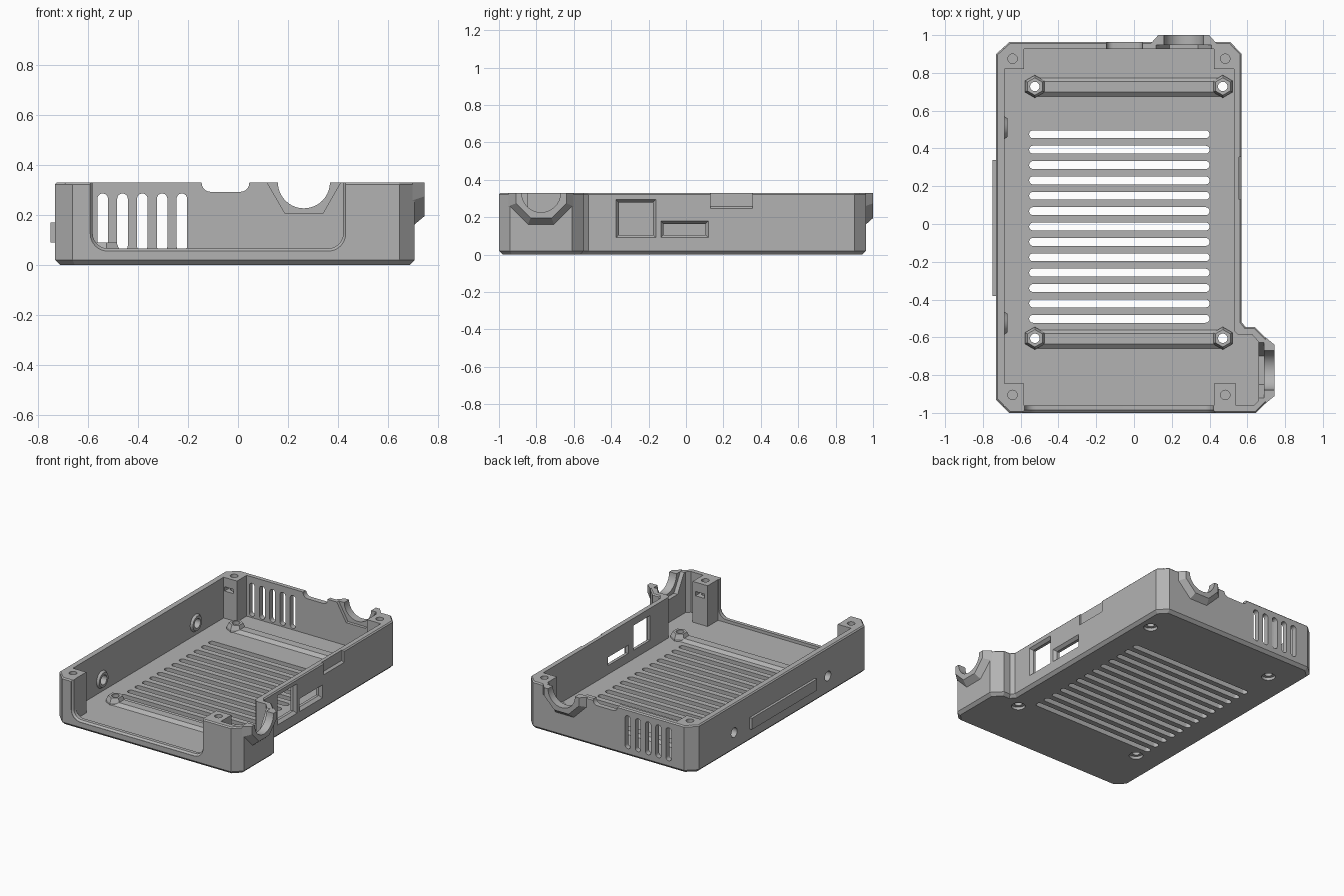
import bpy, bmesh, math
from mathutils import Vector

cube = bpy.data.objects.get("Cube")
if cube:
    bpy.data.objects.remove(cube)

grey = bpy.data.materials.new("plain_grey")
grey.use_nodes = True
colour = (0.45, 0.45, 0.45, 1)
grey.diffuse_color = colour
grey.node_tree.nodes["Principled BSDF"].inputs["Base Color"].default_value = colour


# ---- helpers ----
def loft(name, axis, *rings):
    """Closed solid through (depth, 2D ring) sections along an axis."""
    place = {"x": lambda u, v, d: (d, u, v),
             "y": lambda u, v, d: (u, d, v),
             "z": lambda u, v, d: (u, v, d)}[axis]
    bm = bmesh.new()
    loops = [[bm.verts.new(place(u, v, d)) for u, v in ring] for d, ring in rings]
    n = len(loops[0])
    for a, b in zip(loops, loops[1:]):
        for i in range(n):
            bm.faces.new((a[i], a[(i + 1) % n], b[(i + 1) % n], b[i]))
    bm.faces.new(loops[0])
    bm.faces.new(loops[-1])
    bmesh.ops.recalc_face_normals(bm, faces=bm.faces)
    mesh = bpy.data.meshes.new(name)
    bm.to_mesh(mesh)
    bm.free()
    mesh.materials.append(grey)
    obj = bpy.data.objects.new(name, mesh)
    bpy.context.collection.objects.link(obj)
    return obj


def rect(u0, u1, v0, v1):
    return [(u0, v0), (u1, v0), (u1, v1), (u0, v1)]


def round_rect(u0, u1, v0, v1, r, steps=6):
    pts = []
    centres = [(u1 - r, v1 - r), (u0 + r, v1 - r), (u0 + r, v0 + r), (u1 - r, v0 + r)]
    for q, (cu, cv) in enumerate(centres):
        for k in range(steps + 1):
            a = math.pi / 2 * (q + k / steps)
            pts.append((cu + r * math.cos(a), cv + r * math.sin(a)))
    return pts


def ngon(cu, cv, r, n=32, turn=0.0):
    return [(cu + r * math.cos(turn + math.tau * i / n),
             cv + r * math.sin(turn + math.tau * i / n)) for i in range(n)]


def inset(pts, d):
    """Move every edge of a counter-clockwise outline inward by d."""
    out = []
    for i, p in enumerate(pts):
        p, a, b = Vector(p), Vector(pts[i - 1]), Vector(pts[(i + 1) % len(pts)])
        e, f = (p - a).normalized(), (b - p).normalized()
        n, m = Vector((-e.y, e.x)), Vector((-f.y, f.x))
        out.append(tuple(p + (n + m) * d / (1 + n.dot(m))))
    return out


def cut(targets, axis, *rings):
    cutter = loft("cutter", axis, *rings)
    cutter.hide_render = True
    for obj in targets:
        mod = obj.modifiers.new("cut", "BOOLEAN")
        mod.operation = "DIFFERENCE"
        mod.solver = "EXACT"
        mod.object = cutter
        with bpy.context.temp_override(object=obj, active_object=obj):
            bpy.ops.object.modifier_apply(modifier=mod.name)
    bpy.data.objects.remove(cutter)


TOP, FLOOR = 0.33, 0.045
parts = []

# ---- tray shell with chamfered corners and a side bulge ----
outline = [(-0.66, -1), (0.645, -1), (0.705, -0.94), (0.705, -0.61), (0.64, -0.545),
           (0.59, -0.545), (0.57, -0.52), (0.57, 0.9), (0.51, 0.963),
           (-0.66, 0.963), (-0.73, 0.9), (-0.73, -0.93)]
tray = loft("tray", "z", (0, inset(outline, 0.02)), (0.02, outline),
            (TOP - 0.008, outline), (TOP, inset(outline, 0.008)))
cavity = [(-0.685, -0.96), (0.635, -0.96), (0.66, -0.935), (0.66, -0.625), (0.625, -0.585),
          (0.55, -0.585), (0.53, -0.565), (0.53, 0.926), (-0.685, 0.926)]
cut([tray], "z", (FLOOR, cavity), (0.5, cavity))
parts.append(tray)

# ---- front opening with a chamfered rim ----
wide = round_rect(-0.59, 0.43, 0.055, 0.6, 0.07)
narrow = round_rect(-0.58, 0.42, 0.066, 0.6, 0.06)
cut([tray], "y", (-1.02, wide), (-0.998, wide), (-0.985, narrow), (-0.93, narrow))

# ---- floor vents ----
for i in range(13):
    y = 0.475 - i * 0.0814
    vent = round_rect(-0.555, 0.4, y - 0.021, y + 0.021, 0.0205)
    cut([tray], "z", (-0.1, vent), (0.1, vent))

# ---- back vents and finger notch ----
for i in range(5):
    x = -0.54 + i * 0.079
    vent = round_rect(x - 0.021, x + 0.021, 0.055, 0.285, 0.0205)
    cut([tray], "y", (0.9, vent), (1.0, vent))
notch = round_rect(-0.145, 0.045, 0.292, 0.5, 0.035)
cut([tray], "y", (0.9, notch), (1.0, notch))

# ---- right side windows and shallow recess ----
for y0, y1, z0, z1 in [(-0.375, -0.16, 0.09, 0.295), (-0.135, 0.12, 0.09, 0.18)]:
    big = rect(y0, y1, z0, z1)
    small = inset(big, 0.016)
    cut([tray], "x", (0.6, big), (0.57, big), (0.55, small), (0.5, small))
cut([tray], "x", (0.6, rect(0.13, 0.355, 0.246, 0.5)), (0.57, rect(0.13, 0.355, 0.246, 0.5)),
    (0.555, rect(0.13, 0.355, 0.258, 0.5)))

# ---- half-octagon cable collars ----
def collar(name, axis, c, base, tip):
    turn = math.pi / 8
    obj = loft(name, axis, (base, ngon(c, TOP, 0.189, 8, turn)),
               (tip, ngon(c, TOP, 0.146, 8, turn)))
    block = rect(-2, 2, -2, 2)
    cut([obj], "z", (TOP, block), (1, block))
    pocket = [(c - 0.075, 0.205), (c + 0.075, 0.205), (c + 0.147, TOP), (c + 0.147, 0.5),
              (c - 0.147, 0.5), (c - 0.147, TOP)]
    cut([tray], axis, (base - 0.06, pocket), (base - 0.008, pocket))
    hole = ngon(c, TOP, 0.104, 40)
    cut([tray, obj], axis, (base - 0.07, hole), (tip + 0.05, hole))
    parts.append(obj)


collar("back_cable_collar", "y", 0.263, 0.955, 1.0)
collar("side_cable_collar", "x", -0.775, 0.697, 0.745)

# ---- corner screw posts with nut slots ----
posts = {"back_right_post": (-0.69, -0.582, 0.82, 0.93), "back_left_post": (0.424, 0.535, 0.82, 0.93),
         "front_right_post": (-0.69, -0.582, -0.965, -0.845),
         "front_left_post": (0.424, 0.54, -0.965, -0.845)}
for name, (x0, x1, y0, y1) in posts.items():
    post = loft(name, "z", (0.03, rect(x0, x1, y0, y1)), (TOP, rect(x0, x1, y0, y1)))
    hx = -0.643 if x0 < 0 else 0.483
    hy = 0.875 if y0 > 0 else -0.905
    face = y0 if y0 > 0 else y1
    screw = ngon(hx, hy, 0.025, 24)
    cut([post, tray], "z", (0.12, screw), (0.5, screw))
    nut = rect(hx - 0.035, hx + 0.035, face - 0.08, face + 0.08)
    cut([post], "z", (0.235, nut), (0.265, nut))
    parts.append(post)

# ---- board standoffs and the ribs joining them ----
for row, y in (("back", 0.728), ("front", -0.605)):
    rib = loft(row + "_rib", "z", (0.03, rect(-0.525, 0.47, y - 0.053, y + 0.045)),
               (FLOOR, rect(-0.525, 0.47, y - 0.053, y + 0.045)),
               (0.065, rect(-0.525, 0.47, y - 0.03, y + 0.026)))
    parts.append(rib)
    for side, x in (("right", -0.525), ("left", 0.47)):
        standoff = loft(f"{row}_{side}_standoff", "z", (0.03, ngon(x, y, 0.06, 6, math.pi / 6)),
                        (0.06, ngon(x, y, 0.06, 6, math.pi / 6)),
                        (0.09, ngon(x, y, 0.046, 6, math.pi / 6)))
        hole, sink = ngon(x, y, 0.025, 24), ngon(x, y, 0.045, 24)
        cut([tray, rib, standoff], "z", (-0.1, hole), (0.2, hole))
        cut([tray], "z", (-0.1, sink), (0.02, sink))
        parts.append(standoff)

# ---- right-hand wall: raised strip and two ringed holes ----
parts.append(loft("side_strip", "x", (-0.72, rect(-0.38, 0.34, 0.09, 0.17)),
                  (-0.748, rect(-0.38, 0.34, 0.09, 0.17))))
for name, y in (("back_hole_ring", 0.51), ("front_hole_ring", -0.525)):
    ring = loft(name, "x", (-0.7, ngon(y, 0.13, 0.06)), (-0.685, ngon(y, 0.13, 0.06)),
                (-0.67, ngon(y, 0.13, 0.05)))
    hole = ngon(y, 0.13, 0.033)
    cut([tray, ring], "x", (-0.8, hole), (-0.6, hole))
    parts.append(ring)

# ---- shading ----
bpy.ops.object.select_all(action="DESELECT")
for obj in parts:
    obj.select_set(True)
bpy.context.view_layer.objects.active = tray
bpy.ops.object.shade_smooth_by_angle(angle=math.radians(20))
